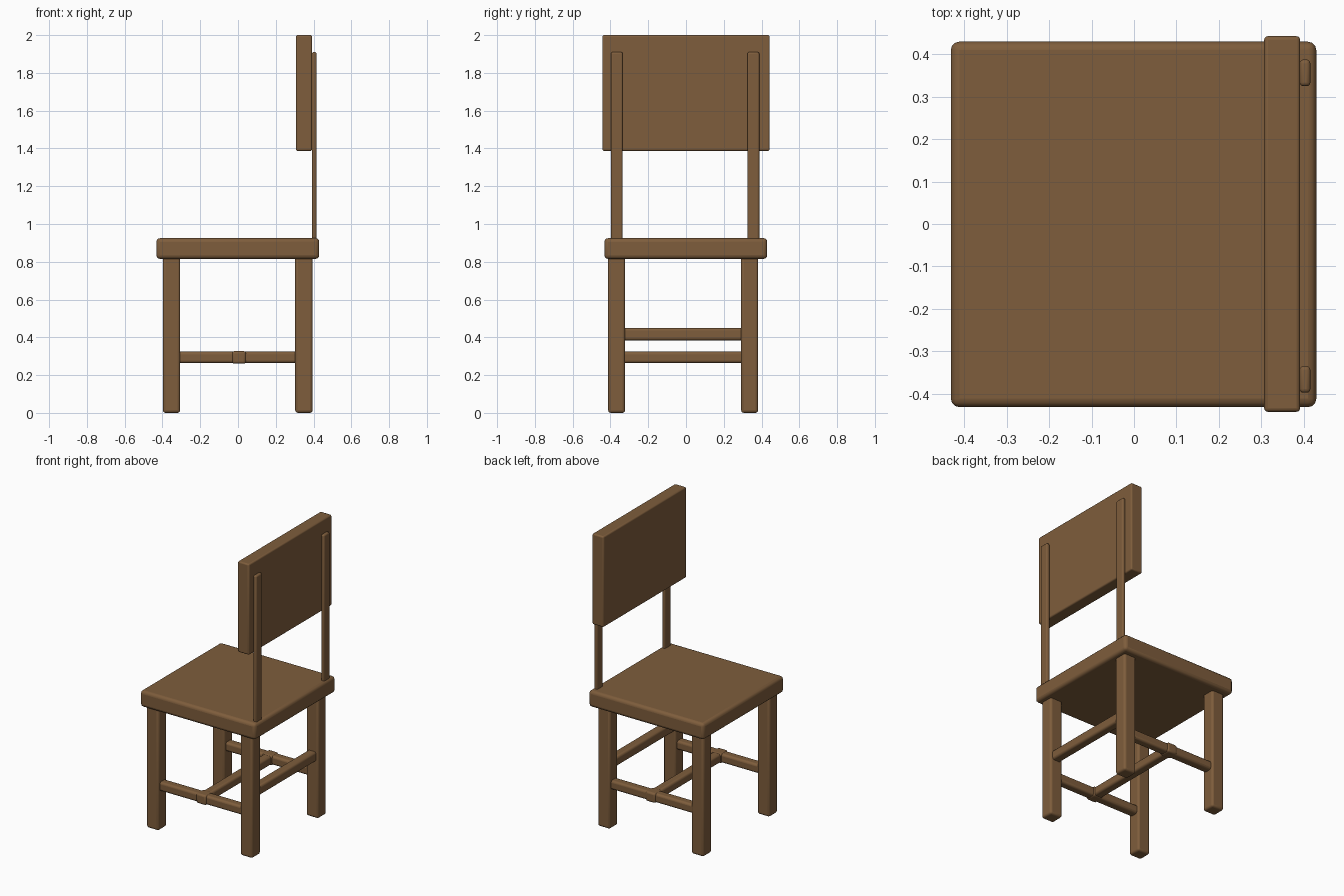
import bpy

if "Cube" in bpy.data.objects:
    bpy.data.objects.remove(bpy.data.objects["Cube"])

wood = bpy.data.materials.new("brown_wood")
wood.diffuse_color = (0.21, 0.11, 0.045, 1)
wood.use_nodes = True
wood.node_tree.nodes["Principled BSDF"].inputs["Base Color"].default_value = wood.diffuse_color


def block(name, x, y, z, bevel, segments=3):
    """Rounded box given as (min, max) ranges on each axis."""
    bpy.ops.mesh.primitive_cube_add(size=1)
    ob = bpy.context.object
    ob.name = name
    ob.location = [(a + b) / 2 for a, b in (x, y, z)]
    ob.scale = [b - a for a, b in (x, y, z)]
    bpy.ops.object.transform_apply(location=False, rotation=False, scale=True)
    mod = ob.modifiers.new("rounded_edges", 'BEVEL')
    mod.width = bevel
    mod.segments = segments
    ob.data.materials.append(wood)
    bpy.ops.object.shade_smooth_by_angle()
    return ob


# Seat
block("seat", (-0.432, 0.43), (-0.432, 0.43), (0.815, 0.925), 0.02)

# Legs
left, right = (-0.398, -0.306), (0.303, 0.395)
front, back = (-0.412, -0.322), (0.292, 0.382)
for side, x in (("left", left), ("right", right)):
    for end, y in (("front", front), ("back", back)):
        block(f"{end}_{side}_leg", x, y, (0, 0.83), 0.014)

# Low rails joined by a centre rail whose ends wrap past them
for end, y in (("front", front), ("back", back)):
    mid = sum(y) / 2
    block(f"{end}_rail", (-0.32, 0.32), (mid - 0.03, mid + 0.03), (0.264, 0.324), 0.014)
    block(f"{end}_rail_joint", (-0.031, 0.042), (mid - 0.038, mid + 0.038), (0.261, 0.327), 0.012)
block("centre_rail", (-0.025, 0.036), (-0.36, 0.33), (0.264, 0.324), 0.014)

# Upper rail between the right legs
block("right_rail", (0.318, 0.38), (-0.335, 0.305), (0.384, 0.449), 0.014)

# Backrest uprights and panel
for end, y in (("front", (-0.398, -0.335)), ("back", (0.325, 0.388))):
    block(f"{end}_backrest_upright", (0.391, 0.416), y, (0.9, 1.91), 0.009)
block("backrest_panel", (0.307, 0.392), (-0.443, 0.443), (1.387, 2.0), 0.009)
